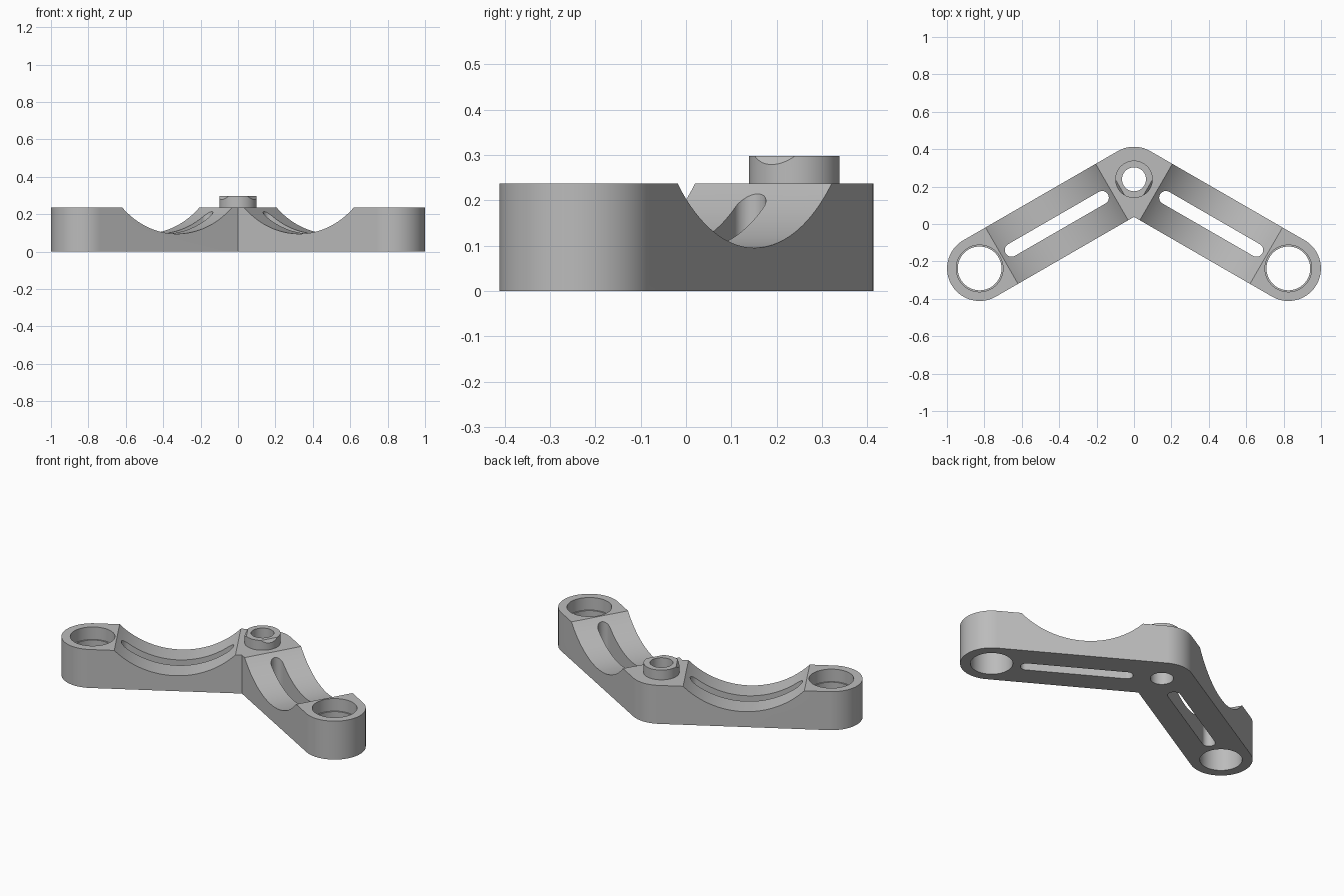
import bpy
import bmesh
from math import cos, sin, radians, pi
from mathutils import Matrix, Vector

cube = bpy.data.objects.get("Cube")
if cube:
    bpy.data.objects.remove(cube)

HEIGHT = 0.237       # body thickness
RADIUS = 0.174       # half width of an arm
LENGTH = 0.953       # distance from apex to arm end
APEX = Vector((0, 0.239))
SLOPE = radians(30)

metal = bpy.data.materials.new("plain grey metal")
metal.use_nodes = True
GREY = (0.5, 0.5, 0.5, 1)
metal.diffuse_color = GREY
metal.node_tree.nodes["Principled BSDF"].inputs["Base Color"].default_value = GREY


def arc(centre, radius, start, end, steps):
    """Points on an arc, angles in degrees."""
    angles = [radians(start + (end - start) * i / steps) for i in range(steps + 1)]
    return [(centre[0] + radius * cos(a), centre[1] + radius * sin(a)) for a in angles]


def circle(centre, radius, steps=96):
    return arc(centre, radius, 0, 360, steps)[:-1]


def prism(name, outline, low, high, matrix=Matrix()):
    """Extrude a flat outline from low to high along its local z."""
    bm = bmesh.new()
    face = bm.faces.new([bm.verts.new((x, y, low)) for x, y in outline])
    top = bmesh.ops.extrude_face_region(bm, geom=[face])["geom"]
    moved = [v for v in top if isinstance(v, bmesh.types.BMVert)]
    bmesh.ops.translate(bm, verts=moved, vec=(0, 0, high - low))
    bmesh.ops.transform(bm, matrix=matrix, verts=bm.verts)
    bmesh.ops.recalc_face_normals(bm, faces=bm.faces)
    mesh = bpy.data.meshes.new(name)
    bm.to_mesh(mesh)
    bm.free()
    mesh.materials.append(metal)
    obj = bpy.data.objects.new(name, mesh)
    bpy.context.collection.objects.link(obj)
    return obj


def combine(target, tool, operation):
    """Apply one boolean and discard the tool object."""
    tool.hide_render = True
    mod = target.modifiers.new(operation, "BOOLEAN")
    mod.operation, mod.solver, mod.object = operation, "EXACT", tool
    bpy.context.view_layer.objects.active = target
    bpy.ops.object.modifier_apply(modifier=mod.name)
    bpy.data.objects.remove(tool)


# V-shaped body with rounded apex and arm ends
end_x, end_y = LENGTH * cos(SLOPE), APEX.y - LENGTH * sin(SLOPE)
outline = arc(APEX, RADIUS, 60, 120, 24)
outline += arc((-end_x, end_y), RADIUS, 120, 300, 60)
outline.append((0, APEX.y - RADIUS / cos(SLOPE)))
outline += arc((end_x, end_y), RADIUS, -120, 60, 60)
bracket = prism("angled_bracket", outline, 0, HEIGHT)

# Raised boss on the apex
combine(bracket, prism("boss", circle(APEX, 0.1), 0.15, 0.297), "UNION")

for side in (1, -1):
    # Local x runs along the arm, starting at the apex
    turn = -SLOPE if side == 1 else SLOPE - pi
    along = Matrix.Translation((0, APEX.y, 0)) @ Matrix.Rotation(turn, 4, "Z")
    upright = along @ Matrix.Rotation(pi / 2, 4, "X")

    # Cylindrical scoop across the arm
    scoop = circle((LENGTH / 2, 0.573), 0.478, 192)
    combine(bracket, prism("scoop_cutter", scoop, -0.25, 0.25, upright), "DIFFERENCE")

    # Long slot with rounded ends
    slot = arc((0.197, 0), 0.036, 90, 270, 20) + arc((0.756, 0), 0.036, -90, 90, 20)
    combine(bracket, prism("slot_cutter", slot, -0.1, 0.5, along), "DIFFERENCE")

    # Stepped bore in the arm end
    centre = (side * end_x, end_y)
    combine(bracket, prism("bore_cutter", circle(centre, 0.117), -0.1, 0.4), "DIFFERENCE")
    combine(bracket, prism("seat_cutter", circle(centre, 0.125), 0.16, 0.4), "DIFFERENCE")

# Through hole in the boss
combine(bracket, prism("pin_cutter", circle(APEX, 0.064), -0.1, 0.5), "DIFFERENCE")

bpy.ops.object.select_all(action="DESELECT")
bracket.select_set(True)
bpy.context.view_layer.objects.active = bracket
bpy.ops.object.shade_smooth_by_angle(angle=SLOPE)
